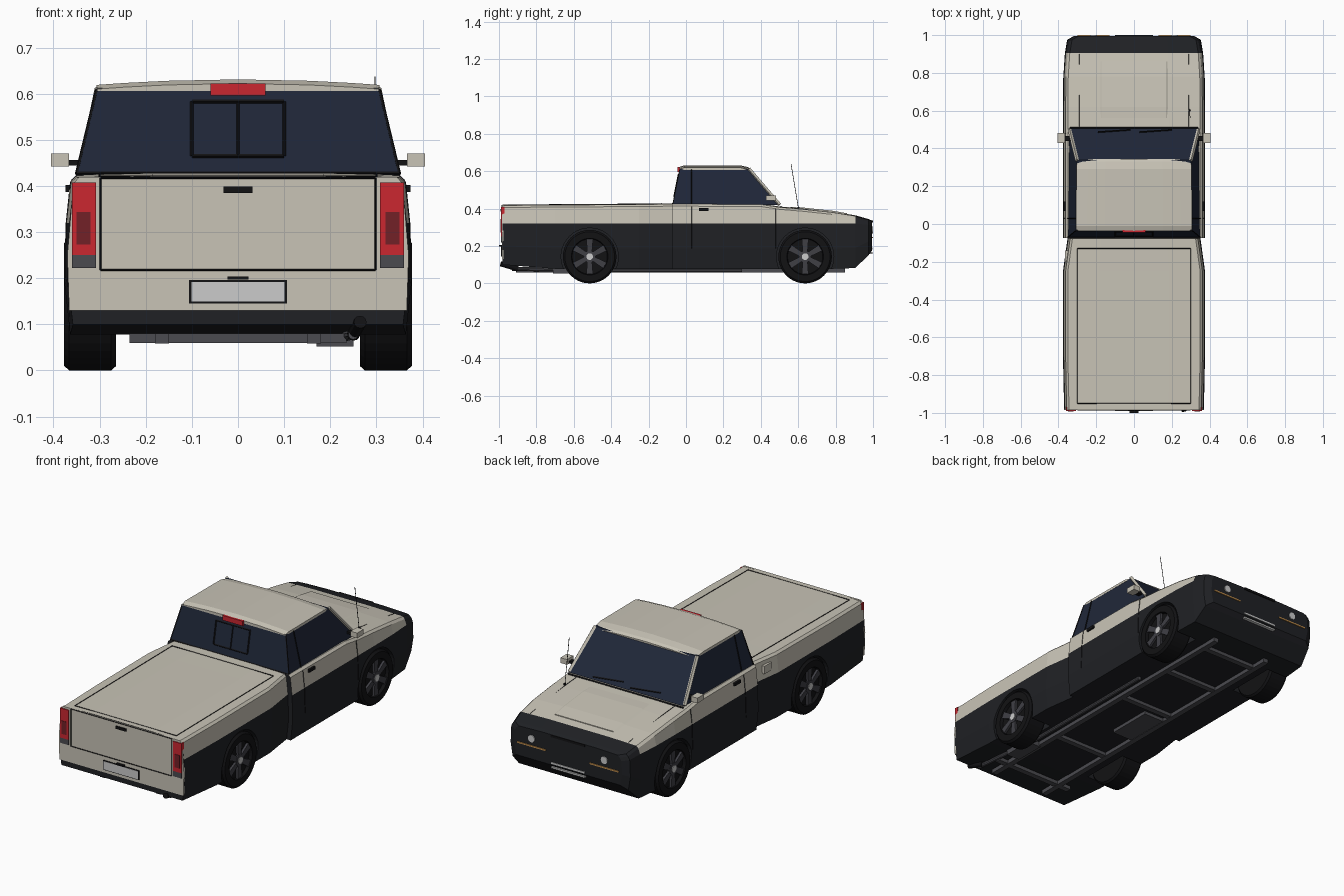
import bpy, bmesh, math
from mathutils import Vector

if "Cube" in bpy.data.objects:
    bpy.data.objects.remove(bpy.data.objects["Cube"])

def mat(name, r, g, b):
    m = bpy.data.materials.new(name)
    m.diffuse_color = (r, g, b, 1)
    m.use_nodes = True
    m.node_tree.nodes["Principled BSDF"].inputs["Base Color"].default_value = m.diffuse_color
    return m

DARK = mat("dark_paint", .014, .015, .018)
CREAM = mat("cream_paint", .58, .55, .47)
GLASS = mat("glass", .014, .02, .04)
BLACK = mat("black_trim", .006, .006, .007)
RED = mat("red_lens", .6, .02, .03)
DEEP = mat("deep_red_lens", .17, .015, .02)
GREY = mat("frame_grey", .07, .07, .08)
RIM = mat("rim_grey", .05, .05, .06)
SILVER = mat("silver", .6, .6, .6)
AMBER = mat("amber", .6, .3, .08)

def finish(name, bm, mats):
    bmesh.ops.recalc_face_normals(bm, faces=bm.faces)
    me = bpy.data.meshes.new(name)
    bm.to_mesh(me)
    bm.free()
    for m in mats:
        me.materials.append(m)
    ob = bpy.data.objects.new(name, me)
    bpy.context.collection.objects.link(ob)
    return ob

def box(name, x, y, z, m, mirror=False):
    """Box from (min, max) pairs, optionally repeated on the other side."""
    bm = bmesh.new()
    for s in ((1, -1) if mirror else (1,)):
        for v in bmesh.ops.create_cube(bm, size=1)["verts"]:
            v.co = Vector((s * (sum(x) / 2 + v.co.x * (x[1] - x[0])),
                           sum(y) / 2 + v.co.y * (y[1] - y[0]),
                           sum(z) / 2 + v.co.z * (z[1] - z[0])))
    return finish(name, bm, [m])

def beam(name, a, b, t, m, mirror=False, seg=4):
    """Straight bar between two points."""
    bm = bmesh.new()
    for s in ((1, -1) if mirror else (1,)):
        p, q = Vector((a[0] * s, *a[1:])), Vector((b[0] * s, *b[1:]))
        d = q - p
        M = d.to_track_quat('Z', 'Y').to_matrix().to_4x4()
        M.translation = (p + q) / 2
        bmesh.ops.create_cone(bm, cap_ends=True, segments=seg, radius1=t, radius2=t, depth=d.length, matrix=M)
    return finish(name, bm, [m])

def frame(name, x, z, y, m, t=.002):
    """Rectangular seam outline facing the rear."""
    pts = [(x[0], z[0]), (x[1], z[0]), (x[1], z[1]), (x[0], z[1])]
    for i in range(4):
        (ax, az), (bx, bz) = pts[i], pts[(i + 1) % 4]
        beam(f"{name}_{i}", (ax, y(az), az), (bx, y(bz), bz), t, m)

def loft(name, rings, mats, pick=lambda i, j: 0):
    bm = bmesh.new()
    rows = [[bm.verts.new(p) for p in r] for r in rings]
    n = len(rows[0])
    for i in range(len(rows) - 1):
        for j in range(n):
            k = (j + 1) % n
            f = bm.faces.new((rows[i][j], rows[i][k], rows[i + 1][k], rows[i + 1][j]))
            f.material_index = pick(i, j)
    bm.faces.new(rows[0])
    bm.faces.new(rows[-1])
    return finish(name, bm, mats)

def body_ring(y, zb, w, zt):
    belt = min(.32, zt - .03)
    half = [(w - .008, zb), (w + .004, zb + .45 * (belt - zb)), (w, belt),
            (w - .01, zt - .014), (w - .022, zt - .003), (w * .5, zt + .001)]
    return [(x, y, z) for x, z in half] + [(-x, y, z) for x, z in half[::-1]]

# Two-tone bed and cab/hood shells
paint = lambda j: 1 if 2 <= j <= 8 else 0
bed = loft("bed_body", [body_ring(*s) for s in (
    (-.98, .10, .366, .42), (-.7, .078, .372, .422), (-.25, .078, .372, .425), (-.07, .078, .347, .427))],
    [DARK, CREAM], lambda i, j: paint(j))
cab = loft("cab_and_hood_body", [body_ring(*s) for s in (
    (-.075, .078, .372, .427), (.40, .078, .372, .425), (.5, .078, .372, .41), (.62, .078, .372, .40),
    (.78, .078, .370, .383), (.905, .082, .362, .363), (.975, .15, .35, .343), (.995, .175, .315, .335))],
    [DARK, CREAM], lambda i, j: paint(j) if i < 5 else 0)

# Wheel arches and wheels
def cylinder(bm, x, y, z, r, w, seg=40):
    M = Vector((0, 0, 1)).rotation_difference(Vector((1, 0, 0))).to_matrix().to_4x4()
    M.translation = (x, y, z)
    bmesh.ops.create_cone(bm, cap_ends=True, segments=seg, radius1=r, radius2=r, depth=w, matrix=M)

for wname, wy, shell in (("rear", -.515, bed), ("front", .637, cab)):
    bm = bmesh.new()
    for s in (1, -1):
        cylinder(bm, s * .34, wy, .143, .153, .2)
    cutter = finish(wname + "_arch_cutter", bm, [DARK])
    cutter.hide_render = True
    cutter.hide_viewport = True
    mod = shell.modifiers.new("arch", "BOOLEAN")
    mod.operation = "DIFFERENCE"
    mod.solver = "EXACT"
    mod.object = cutter
    for s, side in ((1, "right"), (-1, "left")):
        tag = f"{wname}_{side}"
        # tyre turned from a profile, with a recessed wheel face
        prof = [(.265, .09), (.265, .134), (.275, .143), (.366, .143), (.377, .133), (.377, .098), (.36, .094)]
        rings = [[(s * x, wy + r * math.cos(a * math.pi / 20), .143 + r * math.sin(a * math.pi / 20))
                  for a in range(40)] for x, r in prof]
        loft(tag + "_tyre", rings, [BLACK])
        bm = bmesh.new()
        for k in range(6):
            a = k * math.pi / 3 + math.pi / 6
            d = Vector((0, math.cos(a), math.sin(a)))
            e = Vector((0, -d.z, d.y))
            c = Vector((s * .366, wy, .143))
            vs = [bm.verts.new(c + d * r + e * h + Vector((s * dx, 0, 0)))
                  for dx in (-.008, .006) for r, h in ((.015, -.012), (.094, -.018), (.094, .018), (.015, .012))]
            for q in ((0, 1, 2, 3), (4, 5, 6, 7), (0, 1, 5, 4), (1, 2, 6, 5), (2, 3, 7, 6), (3, 0, 4, 7)):
                bm.faces.new([vs[i] for i in q])
        cylinder(bm, s * .367, wy, .143, .032, .014, 20)
        finish(tag + "_spokes", bm, [RIM])
        bm = bmesh.new()
        cylinder(bm, s * .37, wy, .143, .018, .014, 16)
        finish(tag + "_hub_cap", bm, [SILVER])
    beam(wname + "_axle", (-.28, wy, .12), (.28, wy, .12), .015, GREY, seg=10)

# Greenhouse glass, crowned roof, pillars
def quad(xr, xf, yr, yf, z):
    return [(-xr, yr, z), (xr, yr, z), (xf, yf, z), (-xf, yf, z)]
loft("cab_glass", [quad(.35, .342, -.072, .505, .418), quad(.306, .302, -.033, .338, .612)], [GLASS])

def roof_ring(y, w, z, zb):
    arc = [(w * t, y, z - .012 * t * t) for t in (1, .8, .5, 0, -.5, -.8, -1)]
    return arc + [(-w, y, zb), (w, y, zb)]
loft("roof", [roof_ring(-.036, .305, .622, .606), roof_ring(-.01, .307, .631, .606),
              roof_ring(.29, .305, .631, .606), roof_ring(.33, .302, .622, .606),
              roof_ring(.345, .300, .613, .6)], [CREAM])
beam("windshield_pillar", (.341, .5, .42), (.301, .336, .612), .010, CREAM, True)
beam("rear_glass_seam", (.35, -.07, .424), (.306, -.033, .61), .003, BLACK, True)
beam("side_pillar_seam", (.351, .03, .425), (.307, .03, .608), .003, BLACK, True)
beam("rear_glass_base", (-.35, -.073, .427), (.35, -.073, .427), .004, BLACK)
beam("cowl_trim", (-.34, .508, .411), (.34, .508, .411), .005, BLACK)
glass_y = lambda z: -.073 + (z - .418) * .2
frame("sliding_window", (-.1, .1), (.465, .583), glass_y, BLACK, .004)
beam("sliding_window_bar", (0, glass_y(.465), .465), (0, glass_y(.583), .583), .003, BLACK)
box("high_brake_light", (-.06, .06), (-.046, -.03), (.596, .622), RED)
for n, x in enumerate((-.19, .03)):
    beam(f"wiper_{n}", (x, .487, .444), (x + .17, .499, .430), .004, BLACK)

# Tailgate, lights and plate
loft("tail_panel", [[(-w, y, z) for w, z in ((.366, .13), (.37, .25), (.357, .405), (.345, .419))] +
                    [(w, y, z) for w, z in ((.345, .419), (.357, .405), (.37, .25), (.366, .13))]
                    for y in (-.975, -.985)], [CREAM])
frame("tailgate_seam", (-.298, .298), (.218, .417), lambda z: -.985, BLACK)
box("tail_light", (.308, .36), (-.99, -.97), (.25, .408), RED, True)
box("tail_light_inset", (.32, .35), (-.992, -.985), (.273, .343), DEEP, True)
box("reverse_light", (.308, .36), (-.99, -.97), (.222, .25), GREY, True)
box("tailgate_handle", (-.031, .031), (-.991, -.98), (.385, .399), BLACK)
box("plate_lamp", (-.023, .023), (-1, -.98), (.197, .204), BLACK)
box("plate_border", (-.106, .106), (-.988, -.98), (.145, .196), BLACK)
box("rear_plate", (-.101, .101), (-.99, -.98), (.149, .192), SILVER)

# Seams on bed cover, hood, doors; handles and fuel flap
beam("bed_cover_side_seam", (.3, -.95, .4195), (.3, -.13, .4255), .002, BLACK, True)
beam("bed_cover_rear_seam", (-.3, -.95, .4205), (.3, -.95, .4205), .002, BLACK)
beam("bed_cover_front_seam", (-.3, -.13, .427), (.3, -.13, .427), .002, BLACK)
beam("hood_seam_rear", (.29, .51, .4075), (.29, .62, .398), .002, BLACK, True)
beam("hood_seam_front", (.29, .62, .398), (.29, .9, .362), .002, BLACK, True)
loft("hood_bulge", [[(-.19, y, z - .006), (-.17, y, z + .004), (.17, y, z + .004), (.19, y, z - .006)]
                    for y, z in ((.56, .404), (.62, .402), (.78, .385), (.86, .371))], [CREAM])
for y, top in ((.03, .41), (.48, .40)):
    beam(f"door_seam_{y}", (.3715, y, .32), (.362, y, top), .002, BLACK, True)
    beam(f"door_low_seam_{y}", (.3755, y, .187), (.3715, y, .32), .002, BLACK, True)
box("door_handle", (.355, .374), (.07, .12), (.387, .402), BLACK, True)
box("fuel_flap", (-.366, -.35), (-.2, -.14), (.35, .392), CREAM)

# Mirrors and antenna
box("mirror", (.366, .405), (.428, .482), (.442, .47), CREAM, True)
box("mirror_arm", (.335, .368), (.44, .465), (.444, .456), BLACK, True)
beam("antenna", (.295, .602, .395), (.297, .562, .637), .0015, BLACK, seg=6)
beam("antenna_base", (.295, .603, .392), (.295, .601, .408), .006, BLACK, seg=8)

# Nose details
box("grille_panel", (-.1, .1), (.985, 1.0), (.325, .337), BLACK)
for s, side in ((1, "right"), (-1, "left")):
    beam(side + "_headlight", (s * .215, .985, .285), (s * .215, 1, .285), .019, SILVER, seg=20)
box("indicator_strip", (.13, .3), (.985, 1.0), (.242, .249), AMBER, True)
for n, z in enumerate((.158, .182)):
    box(f"bumper_strip_{n}", (-.1, .1), (.975, .998), (z, z + .009), SILVER)

# Ladder frame, tank and exhaust
box("frame_rail", (.15, .18), (-.91, .85), (.058, .08), GREY, True)
for n, y in enumerate((-.8, -.42, .1, .45, .75)):
    box(f"cross_member_{n}", (-.235, .235) if n == 0 else (-.17, .17), (y - .015, y + .015), (.06, .08), GREY)
box("fuel_tank", (-.15, -.03), (-.2, .05), (.06, .08), GREY)
beam("exhaust_pipe", (.215, .3, .07), (.215, -.5, .07), .011, GREY, seg=10)
beam("exhaust_tail", (.215, -.5, .07), (.25, -.93, .078), .011, GREY, seg=10)
box("muffler", (.17, .25), (-.71, -.54), (.052, .08), GREY)
beam("exhaust_tip", (.25, -.9, .078), (.265, -.99, .105), .014, BLACK, seg=12)
